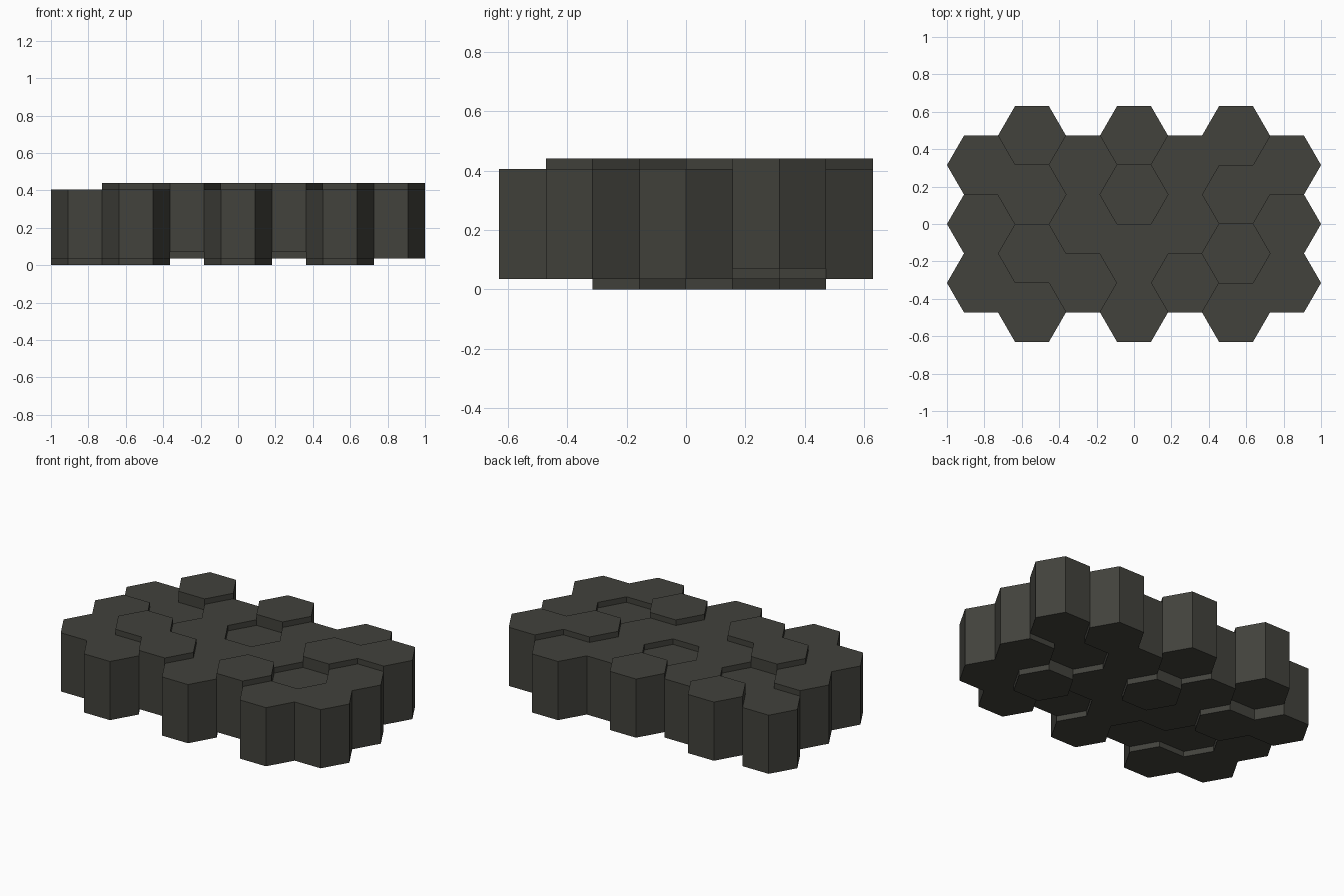
import bpy, bmesh, math

if "Cube" in bpy.data.objects:
    bpy.data.objects.remove(bpy.data.objects["Cube"])

R = 2 / 11                 # hexagon corner radius
DX, DY = 1.5 * R, math.sqrt(3) * R
STEP, LENGTH = 0.035, 0.371

# one dark stone colour
stone = bpy.data.materials.new("dark_grey_stone")
stone.diffuse_color = (0.054, 0.054, 0.045, 1)
stone.use_nodes = True
stone.node_tree.nodes["Principled BSDF"].inputs["Base Color"].default_value = stone.diffuse_color


def hex_column(name, x, y, z):
    """Six-sided upright prism with its base at height z."""
    bm = bmesh.new()
    ring = [bm.verts.new((R * math.cos(i * math.pi / 3), R * math.sin(i * math.pi / 3), 0))
            for i in range(6)]
    base = bm.faces.new(ring)
    top = bmesh.ops.extrude_face_region(bm, geom=[base], use_keep_orig=True)
    bmesh.ops.translate(bm, vec=(0, 0, LENGTH),
                        verts=[v for v in top["geom"] if isinstance(v, bmesh.types.BMVert)])
    bmesh.ops.recalc_face_normals(bm, faces=bm.faces)
    mesh = bpy.data.meshes.new(name)
    bm.to_mesh(mesh)
    bm.free()
    mesh.materials.append(stone)
    obj = bpy.data.objects.new(name, mesh)
    obj.location = (x, y, z)
    bpy.context.collection.objects.link(obj)


# rows from left to right, each listed front to back: 0 sunken, 1 level, 2 raised
rows = ["110", "1202", "211", "1102", "211", "1021", "112"]
for i, row in enumerate(rows):
    for j, level in enumerate(row):
        hex_column(f"stone_column_{i + 1}_{j + 1}", (i - 3) * DX,
                   (j - (len(row) - 1) / 2) * DY, int(level) * STEP)
